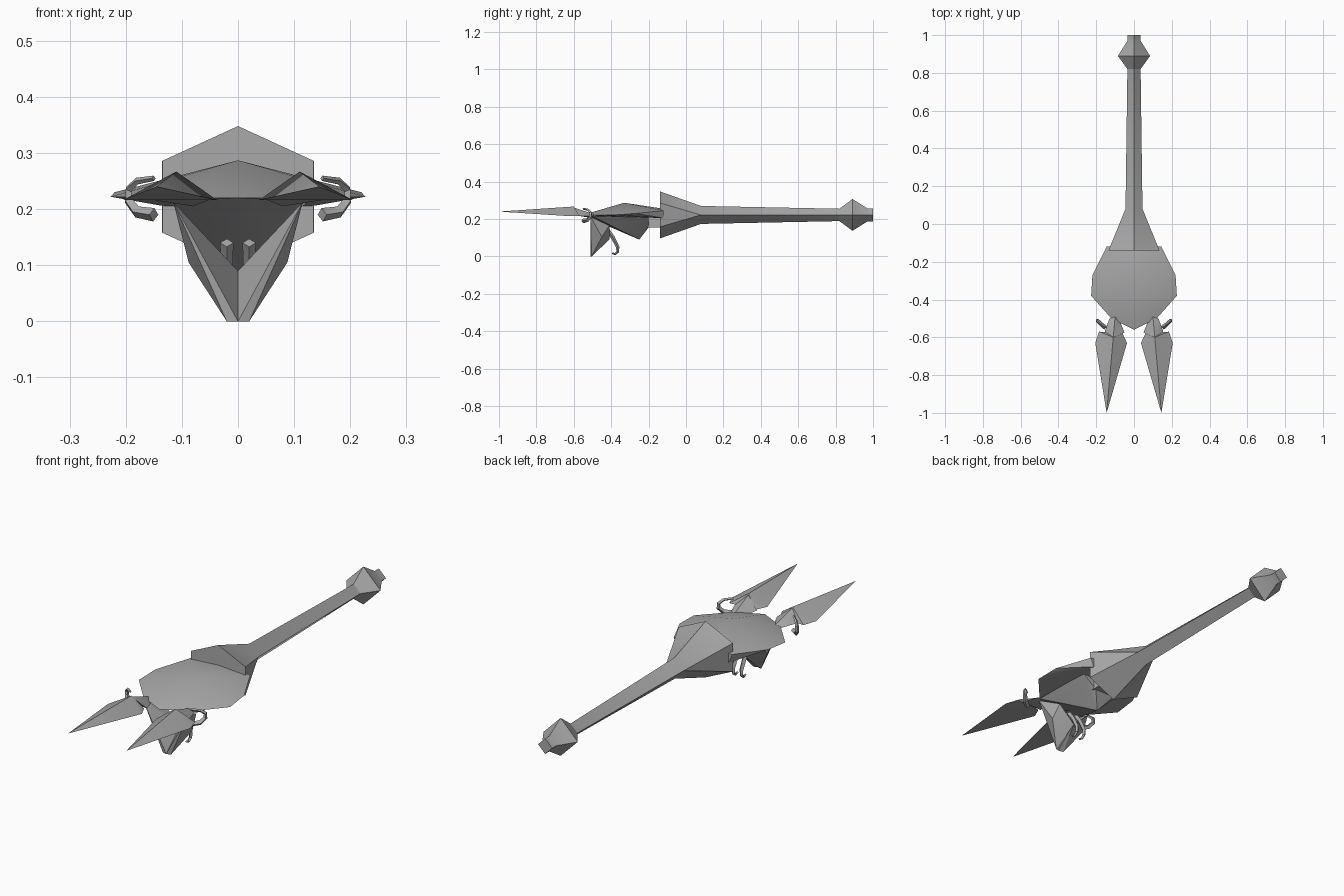
import bpy, bmesh, math

cube = bpy.data.objects.get("Cube")
if cube:
    bpy.data.objects.remove(cube)

grey = bpy.data.materials.new("stone_grey")
colour = (0.4, 0.4, 0.4, 1)
grey.use_nodes = True
grey.diffuse_color = colour
grey.node_tree.nodes["Principled BSDF"].inputs["Base Color"].default_value = colour


def finish(name, bm):
    bmesh.ops.remove_doubles(bm, verts=bm.verts, dist=0.0005)
    bmesh.ops.recalc_face_normals(bm, faces=bm.faces)
    mesh = bpy.data.meshes.new(name)
    bm.to_mesh(mesh)
    bm.free()
    mesh.materials.append(grey)
    obj = bpy.data.objects.new(name, mesh)
    bpy.context.collection.objects.link(obj)
    bpy.ops.object.select_all(action='DESELECT')
    obj.select_set(True)
    bpy.context.view_layer.objects.active = obj
    bpy.ops.object.shade_smooth_by_angle(angle=math.radians(25))


def hull(name, points, side=1):
    """Faceted solid around a few corner points."""
    bm = bmesh.new()
    for x, y, z in points:
        bm.verts.new((x * side, y, z))
    bmesh.ops.convex_hull(bm, input=bm.verts)
    loose = [v for v in bm.verts if not v.link_faces]
    bmesh.ops.delete(bm, geom=loose, context='VERTS')
    finish(name, bm)


def both(points):
    return points + [(-x, y, z) for x, y, z in points if x]


def loft(name, rings):
    """Skin over matching rings, capped at both ends."""
    bm = bmesh.new()
    loops = [[bm.verts.new(p) for p in ring] for ring in rings]
    n = len(loops[0])
    for a, b in zip(loops, loops[1:]):
        for i in range(n):
            j = (i + 1) % n
            bm.faces.new((a[i], a[j], b[j], b[i]))
    bm.faces.new(loops[0])
    bm.faces.new(loops[-1])
    finish(name, bm)


def hook(name, path, radius, side):
    """Thin tapering four-sided curl, flat in the plane of its path."""
    rings = []
    for i, (x, y, z) in enumerate(path):
        r = radius * (1 - 0.6 * i / (len(path) - 1))
        x0, y0, z0 = path[max(i - 1, 0)]
        x1, y1, z1 = path[min(i + 1, len(path) - 1)]
        flat = math.hypot(x1 - x0, y1 - y0)
        turn = math.atan2(z1 - z0, math.copysign(flat, y1 - y0))
        # Sideways and in-plane directions of the curl
        ax, ay = path[0][0] - path[2][0], path[0][1] - path[2][1]
        size = math.hypot(ax, ay)
        ax, ay = ax / size, ay / size
        c, s = math.cos(turn), math.sin(turn)
        u = (ay, -ax, 0)
        v = (ax * s, ay * s, c)
        rings.append([((x + r * (p * u[0] + q * v[0])) * side,
                       y + r * (p * u[1] + q * v[1]), z + r * q * v[2])
                      for p, q in ((1, 0), (0, 1), (-1, 0), (0, -1))])
    loft(name, rings)


# Tail: six-sided flare narrowing to a diamond shaft with a bulb
def tail_ring(y, rx, rz, h=0, c=0.222):
    return [(0, y, c + rz), (rx, y, c + h), (rx, y, c - h),
            (0, y, c - rz), (-rx, y, c - h), (-rx, y, c + h)]


loft("tail", [tail_ring(-0.14, 0.135, 0.126, 0.064), tail_ring(0.08, 0.045, 0.048),
              tail_ring(0.82, 0.035, 0.033), tail_ring(0.89, 0.085, 0.085),
              tail_ring(0.97, 0.035, 0.035), tail_ring(1.0, 0.035, 0.035)])

# Shell: shallow dome over the body
hull("shell", both([(0, -0.33, 0.287), (0, -0.56, 0.22), (0.12, -0.5, 0.22),
                    (0.227, -0.38, 0.222), (0.22, -0.27, 0.23), (0.145, -0.12, 0.245),
                    (0.13, -0.12, 0.205), (0, -0.12, 0.255)]))

# Belly: keel hanging under the shell, and a block joining the tail
hull("belly", both([(0, -0.55, 0.22), (0.12, -0.5, 0.215), (0.12, -0.2, 0.21),
                    (0.065, -0.38, 0.155), (0, -0.25, 0.09), (0.05, -0.2, 0.155)]))
hull("belly_joint", both([(0.06, y, z) for y in (-0.24, -0.12) for z in (0.155, 0.21)]))

for side, label in ((1, "left"), (-1, "right")):
    # Head half: cheek and brow narrowing down to the snout
    hull(label + "_head", [(0, -0.51, 0), (0.02, -0.505, 0), (0.088, -0.45, 0.105),
                           (0.115, -0.51, 0.212), (0.065, -0.43, 0.155),
                           (0.08, -0.41, 0.165), (0, -0.41, 0.09)], side)
    # Fang curling behind the snout
    hook(label + "_fang", [(0.02, -0.42, 0.14), (0.02, -0.39, 0.1), (0.02, -0.365, 0.05),
                           (0.02, -0.365, 0.025), (0.02, -0.38, 0.013),
                           (0.02, -0.395, 0.017)], 0.012, side)
    # Claw: long blade with a ridge
    hull(label + "_claw", [(0.145, -1, 0.24), (0.205, -0.63, 0.216), (0.037, -0.63, 0.216),
                           (0.185, -0.57, 0.216), (0.06, -0.58, 0.216),
                           (0.11, -0.6, 0.267)], side)
    # Arm joining the claw to the body
    hull(label + "_arm", [(0.11, -0.6, 0.262), (0.05, -0.575, 0.217), (0.155, -0.57, 0.217),
                          (0.1, -0.49, 0.225), (0.13, -0.5, 0.217), (0.08, -0.5, 0.205)], side)
    # Small curl beside the arm
    hook(label + "_curl", [(0.15, -0.55, 0.19), (0.18, -0.525, 0.195), (0.195, -0.51, 0.215),
                           (0.195, -0.51, 0.235), (0.18, -0.525, 0.25),
                           (0.15, -0.55, 0.255)], 0.012, side)
